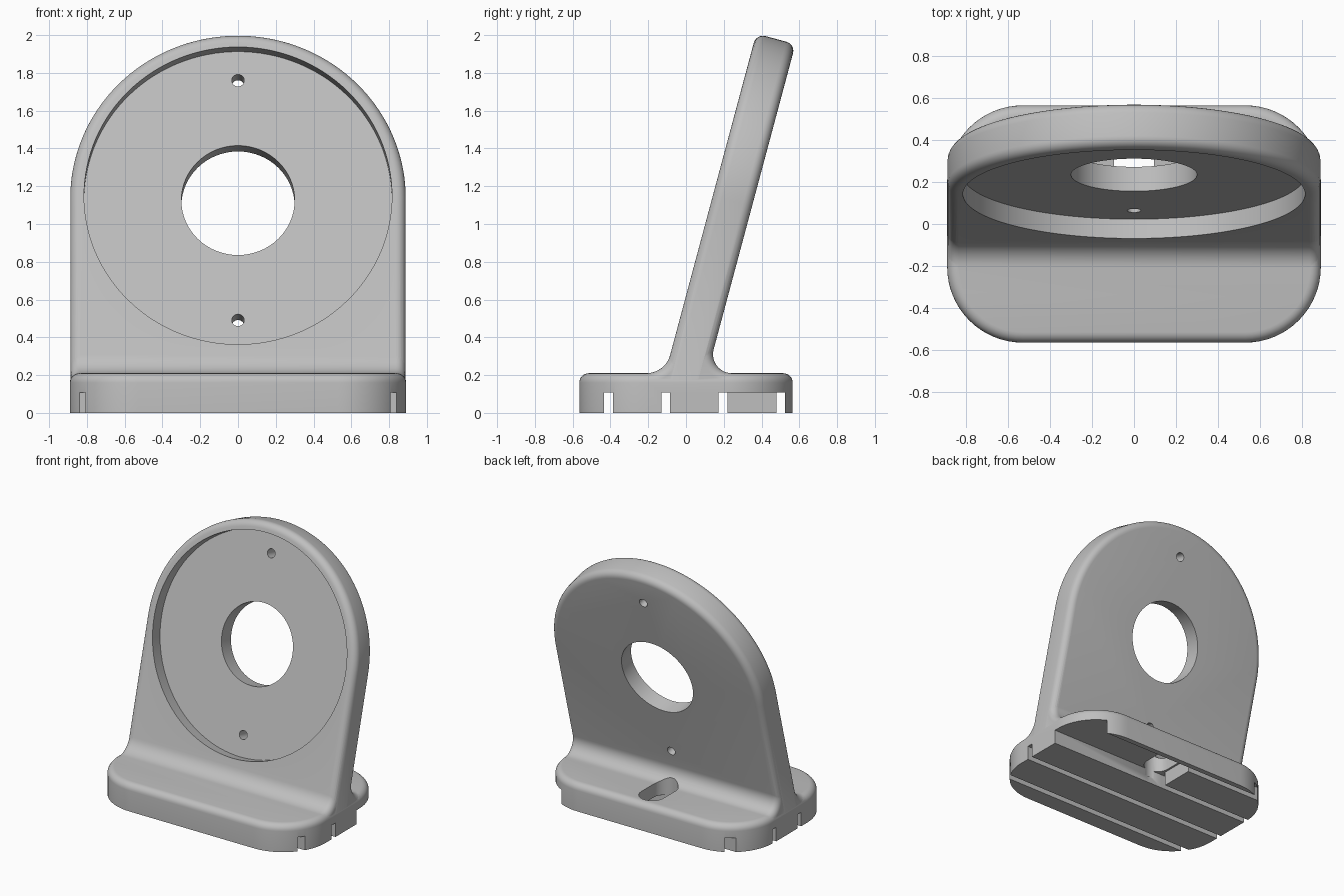
import bpy, bmesh
from math import sin, cos, tan, pi, radians
from mathutils import Matrix, Vector

cube = bpy.data.objects.get("Cube")
if cube:
    bpy.data.objects.remove(cube, do_unlink=True)

HALF_W, HALF_D, BASE_H = 0.89, 0.565, 0.21
CORNER, ROUND = 0.36, 0.05
TILT, THICK = radians(15), 0.215
CENTER = Vector((0, 0.142, 1.15))       # dial centre on the front of the plate

grey = bpy.data.materials.new("grey plastic")
grey.use_nodes = True
grey.diffuse_color = (0.52, 0.52, 0.52, 1)
grey.node_tree.nodes["Principled BSDF"].inputs["Base Color"].default_value = (0.52, 0.52, 0.52, 1)


def arc(cx, cy, r, a0, a1, n):
    return [(cx + r * cos(a0 + (a1 - a0) * i / n), cy + r * sin(a0 + (a1 - a0) * i / n))
            for i in range(n + 1)]


def prism(name, outline, z0, z1, matrix=Matrix(), rounded=None):
    """Extrude an outline along local z, rounding the edges picked by a rule."""
    bm = bmesh.new()
    face = bm.faces.new([bm.verts.new((x, y, z0)) for x, y in outline])
    top = bmesh.ops.extrude_face_region(bm, geom=[face])["geom"]
    bmesh.ops.translate(bm, vec=(0, 0, z1 - z0),
                        verts=[g for g in top if isinstance(g, bmesh.types.BMVert)])
    bmesh.ops.recalc_face_normals(bm, faces=bm.faces)
    if rounded:
        edges = [e for e in bm.edges
                 if abs(e.verts[0].co.z - e.verts[1].co.z) < 1e-5 and rounded(e)]
        bmesh.ops.bevel(bm, geom=edges, offset=ROUND, segments=6, profile=0.5, affect='EDGES')
    bm.transform(matrix)
    bmesh.ops.recalc_face_normals(bm, faces=bm.faces)
    mesh = bpy.data.meshes.new(name)
    bm.to_mesh(mesh)
    bm.free()
    mesh.materials.append(grey)
    obj = bpy.data.objects.new(name, mesh)
    bpy.context.collection.objects.link(obj)
    return obj


def middle(edge):
    return (edge.verts[0].co + edge.verts[1].co) / 2


def combine(target, other, operation):
    """Apply a boolean and remove the helper."""
    bpy.context.view_layer.objects.active = target
    mod = target.modifiers.new("boolean", 'BOOLEAN')
    mod.operation, mod.solver, mod.object = operation, 'EXACT', other
    bpy.ops.object.modifier_apply(modifier=mod.name)
    bpy.data.objects.remove(other, do_unlink=True)


def box(name, x0, x1, y0, y1, z0, z1):
    return prism(name, [(x0, y0), (x1, y0), (x1, y1), (x0, y1)], z0, z1)


# Base with rounded corners and a rounded top edge
cx, cy = HALF_W - CORNER, HALF_D - CORNER
outline = []
for i, (sx, sy) in enumerate([(1, 1), (-1, 1), (-1, -1), (1, -1)]):
    outline += arc(sx * cx, sy * cy, CORNER, i * pi / 2, (i + 1) * pi / 2, 16)
bracket = prism("bracket", outline, 0, BASE_H, rounded=lambda e: middle(e).z > 0.2)

# Leaning plate with an arched top
lean = Matrix(((1, 0, 0, CENTER.x),
               (0, sin(TILT), -cos(TILT), CENTER.y),
               (0, cos(TILT), sin(TILT), CENTER.z),
               (0, 0, 0, 1)))
w = HALF_W - 0.002
plate = prism("plate", arc(0, 0, w, 0, pi, 72) + [(-w, -1.06), (w, -1.06)], -THICK, 0,
              lean, lambda e: middle(e).y > -1.05)

# Concave fillets where the plate meets the base
front_y = CENTER.y - (CENTER.z - BASE_H) * tan(TILT)
back_y = front_y + THICK / cos(TILT)
r1, r2 = 0.13, 0.10
y1 = front_y - r1 / tan((pi / 2 + TILT) / 2)
y2 = back_y + r2 / tan((pi / 2 - TILT) / 2)
profile = arc(y1, BASE_H + r1, r1, -pi / 2, -TILT, 10)
profile += arc(y2, BASE_H + r2, r2, pi - TILT, pi * 1.5, 12)
profile += [(y2, 0.12), (y1, 0.12)]
sideways = Matrix(((0, 0, 1, 0), (1, 0, 0, 0), (0, 1, 0, 0), (0, 0, 0, 1)))
fillet = prism("fillet", profile, 0.004 - HALF_W, HALF_W - 0.004, sideways,
               lambda e: middle(e).y > 0.205 and e.calc_length() < 0.05)

combine(bracket, plate, 'UNION')
combine(bracket, fillet, 'UNION')

# Dial recess, cable hole and two screw holes, square to the plate
for name, v, r, depth, n in [("recess", 0, 0.815, 0.095, 128), ("cable_hole", 0, 0.3, 0.4, 64),
                             ("top_screw", 0.657, 0.033, 0.4, 24),
                             ("bottom_screw", -0.657, 0.033, 0.4, 24)]:
    circle = arc(0, v, r, 0, 2 * pi, n)[:-1]
    combine(bracket, prism(name, circle, -depth, 0.1, lean), 'DIFFERENCE')

# Grooves under the base
for y in (-0.41, -0.108):
    combine(bracket, box("groove", -1, 1, y - 0.023, y + 0.023, -0.1, 0.108), 'DIFFERENCE')
for y in (0.196, 0.502):
    combine(bracket, box("groove", -1, 0, y - 0.023, y + 0.023, -0.1, 0.108), 'DIFFERENCE')

# Wide pocket open at one end, with a long hole through its ceiling
combine(bracket, box("pocket", -0.11, 1, 0.173, 0.525, -0.1, 0.108), 'DIFFERENCE')
slot = arc(0, 0.41, 0.095, 0, pi, 16) + arc(0, 0.26, 0.095, pi, 2 * pi, 16)
combine(bracket, prism("slot", slot, 0.05, 0.4), 'DIFFERENCE')

# Smooth curves, sharp edges
bpy.ops.object.select_all(action='DESELECT')
bracket.select_set(True)
bpy.context.view_layer.objects.active = bracket
bpy.ops.object.shade_smooth_by_angle(angle=radians(30))
